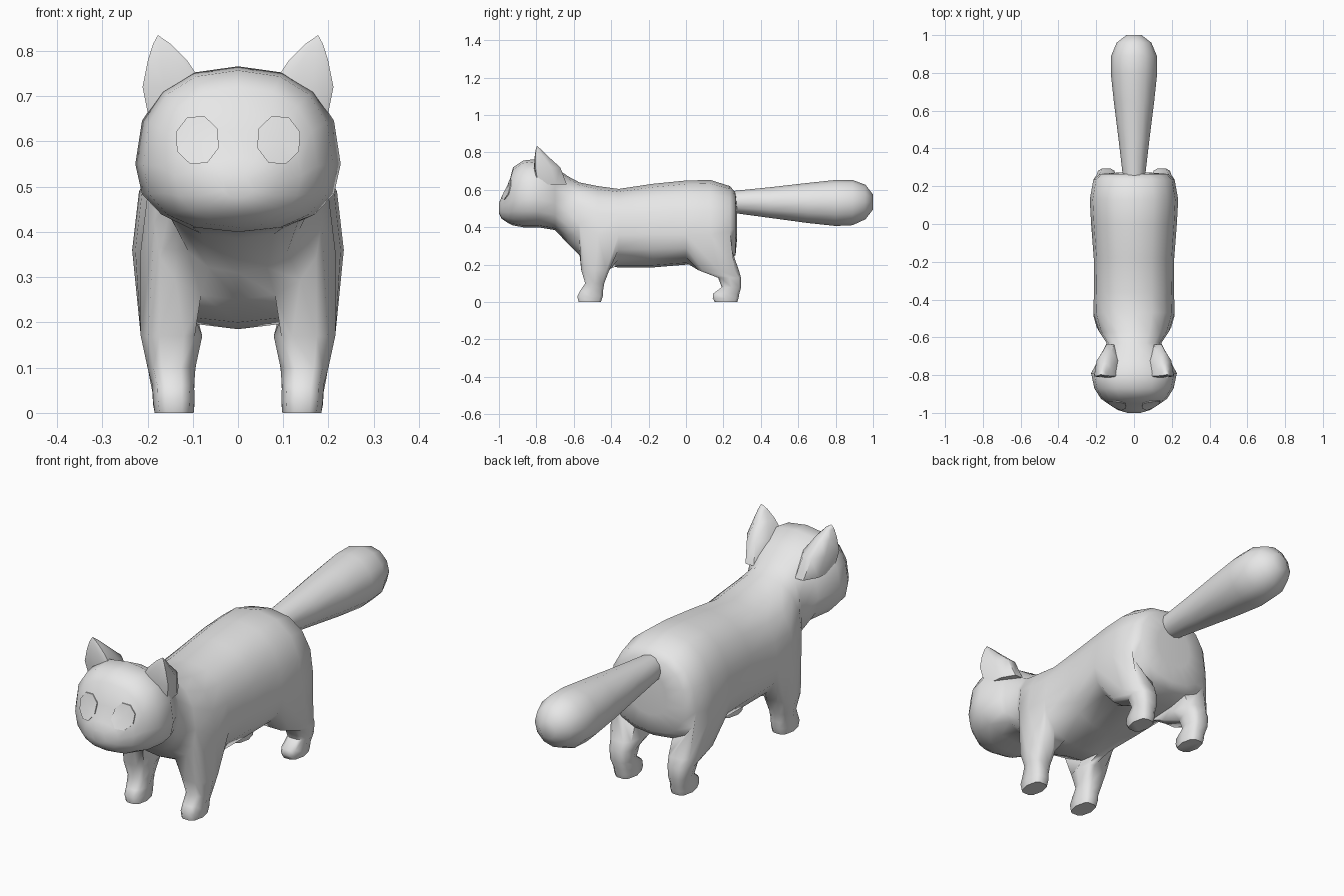
import bpy, bmesh, math
from mathutils import Vector
from mathutils.bvhtree import BVHTree

if "Cube" in bpy.data.objects:
    bpy.data.objects.remove(bpy.data.objects["Cube"])

grey = bpy.data.materials.new("plain_grey")
grey.diffuse_color = (0.8, 0.8, 0.8, 1)
grey.use_nodes = True
grey.node_tree.nodes["Principled BSDF"].inputs["Base Color"].default_value = grey.diffuse_color


def finish(bm, name, angle=60):
    bmesh.ops.delete(bm, geom=[v for v in bm.verts if not v.link_faces], context='VERTS')
    bmesh.ops.recalc_face_normals(bm, faces=bm.faces[:])
    mesh = bpy.data.meshes.new(name)
    bm.to_mesh(mesh)
    mesh.materials.append(grey)
    obj = bpy.data.objects.new(name, mesh)
    bpy.context.collection.objects.link(obj)
    bpy.ops.object.select_all(action='DESELECT')
    obj.select_set(True)
    bpy.context.view_layer.objects.active = obj
    bpy.ops.object.shade_smooth_by_angle(angle=math.radians(angle))
    return obj


def power(value, p):
    return math.copysign(abs(value) ** p, value)


def bridge(bm, a, b):
    n = len(a)
    for k in range(n):
        bm.faces.new((a[k], a[(k + 1) % n], b[(k + 1) % n], b[k]))


def ring(bm, y, w, zb, zt, zc, n=16, p=0.85):
    """Rounded cross-section, starting at the bottom centre."""
    verts = []
    for k in range(n):
        a = 2 * math.pi * k / n
        up = power(-math.cos(a), p)
        z = zc + up * ((zt - zc) if up > 0 else (zc - zb))
        verts.append(bm.verts.new((w * power(math.sin(a), p), y, z)))
    return verts


# Body: nose, head, neck and trunk in one skin (y, half width, bottom, top, widest z)
SECTIONS = [
    (-1.00, .035, .475, .53, .505), (-.985, .085, .445, .565, .51),
    (-.95, .14, .422, .625, .525), (-.925, .175, .41, .72, .545),
    (-.87, .21, .40, .757, .55), (-.79, .227, .40, .766, .55),
    (-.70, .178, .385, .72, .53), (-.63, .145, .31, .672, .48),
    (-.57, .185, .25, .64, .42), (-.47, .215, .20, .62, .36),
    (-.36, .212, .185, .605, .36), (-.18, .213, .185, .632, .36),
    (0.0, .227, .20, .65, .36), (.13, .234, .21, .653, .36),
    (.235, .215, .22, .62, .38), (.265, .18, .25, .585, .40),
    (.272, .09, .33, .52, .42),
]
# Legs: first body section used, then loops (z, x, y, x radius, y radius)
LEGS = [
    (8, [(.17, .147, -.485, .068, .078), (.10, .147, -.488, .053, .053),
         (.06, .143, -.505, .046, .064), (.03, .142, -.513, .046, .071),
         (0, .141, -.515, .043, .062)]),
    (12, [(.17, .147, .175, .068, .112), (.13, .147, .233, .057, .064),
          (.08, .146, .243, .050, .054), (.045, .143, .215, .046, .073),
          (.02, .142, .212, .046, .072), (0, .141, .214, .043, .062)]),
]
bm = bmesh.new()
rings = [ring(bm, *s) for s in SECTIONS]
bm.faces.new(rings[0])
bm.faces.new(rings[-1])
leg_rows = {s + d for s, _ in LEGS for d in (0, 1)}
for i in range(len(rings) - 1):
    for k in range(16):
        if i in leg_rows and k in (1, 2, 3, 12, 13, 14):
            continue                                  # openings for the legs
        j = (k + 1) % 16
        bm.faces.new((rings[i][k], rings[i][j], rings[i + 1][j], rings[i + 1][k]))

# Legs grow out of the openings
OUTLINE = [(3, 0), (3, 1), (3, 2), (2, 2), (1, 2), (0, 2), (0, 1), (0, 0), (1, 0), (2, 0)]
for start, loops in LEGS:
    for side in (1, -1):
        prev = [rings[start + v][(1 + u) if side > 0 else (15 - u)] for u, v in OUTLINE]
        for z, cx, cy, rx, ry in loops:
            loop = []
            for u, v in OUTLINE:
                a = math.atan2(v - 1, (u - 1.5) / 1.5)
                loop.append(bm.verts.new((side * (cx + rx * power(math.cos(a), .8)),
                                          cy + ry * power(math.sin(a), .8), z)))
            bridge(bm, prev, loop)
            prev = loop
        bm.faces.new(prev)
bm.normal_update()
skin = BVHTree.FromBMesh(bm)
finish(bm, "body")

# Tail: club-shaped, pointing straight back
bm = bmesh.new()
prev = None
for y, r, z in [(.22, .055, .535), (.28, .062, .535), (.45, .082, .532), (.65, .107, .53),
                (.80, .123, .53), (.89, .121, .532), (.96, .092, .535), (1.0, .04, .535)]:
    loop = ring(bm, y, r, z - r, z + r, z, n=12, p=1)
    if prev:
        bridge(bm, prev, loop)
    else:
        bm.faces.new(loop)
    prev = loop
bm.faces.new(prev)
finish(bm, "tail")

# Ears: flat at the front, sloping back into the neck
EAR = [(.63, .125, .068, -.79, -.63), (.72, .142, .069, -.805, -.665),
       (.78, .156, .043, -.805, -.735), (.815, .168, .02, -.802, -.772)]
for side, name in ((1, "ear_right"), (-1, "ear_left")):
    bm = bmesh.new()
    prev = None
    for z, cx, rx, front, back in EAR:
        loop = []
        for k in range(10):
            a = 2 * math.pi * k / 10
            depth = max(math.sin(a), 0) + .06 * min(math.sin(a), 0)
            loop.append(bm.verts.new((side * (cx + rx * math.cos(a)),
                                      front + (back - front) * depth, z)))
        if prev:
            bridge(bm, prev, loop)
        else:
            bm.faces.new(loop)
        prev = loop
    tip = bm.verts.new((side * .177, -.797, .835))
    for k in range(10):
        bm.faces.new((prev[k], prev[(k + 1) % 10], tip))
    finish(bm, name, 50)

# Eyes: thin eight-sided plates laid on the face
for side, name in ((1, "eye_right"), (-1, "eye_left")):
    bm = bmesh.new()

    def on_face(x, z):
        hit = skin.ray_cast(Vector((x, -2, z)), Vector((0, 1, 0)))[0]
        return hit.y if hit else -.93

    front, back = [], []
    for k in range(8):
        a = math.pi * (k + .4) / 4
        x, z = side * (.09 + .05 * math.cos(a)), .603 + .056 * math.sin(a)
        y = on_face(x, z)
        front.append(bm.verts.new((x, y - .005, z)))
        back.append(bm.verts.new((x, y + .003, z)))
    mid = bm.verts.new((side * .09, on_face(side * .09, .603) - .005, .603))
    bridge(bm, front, back)
    for k in range(8):
        bm.faces.new((front[k], front[(k + 1) % 8], mid))
    bm.faces.new(back)
    finish(bm, name, 50)
